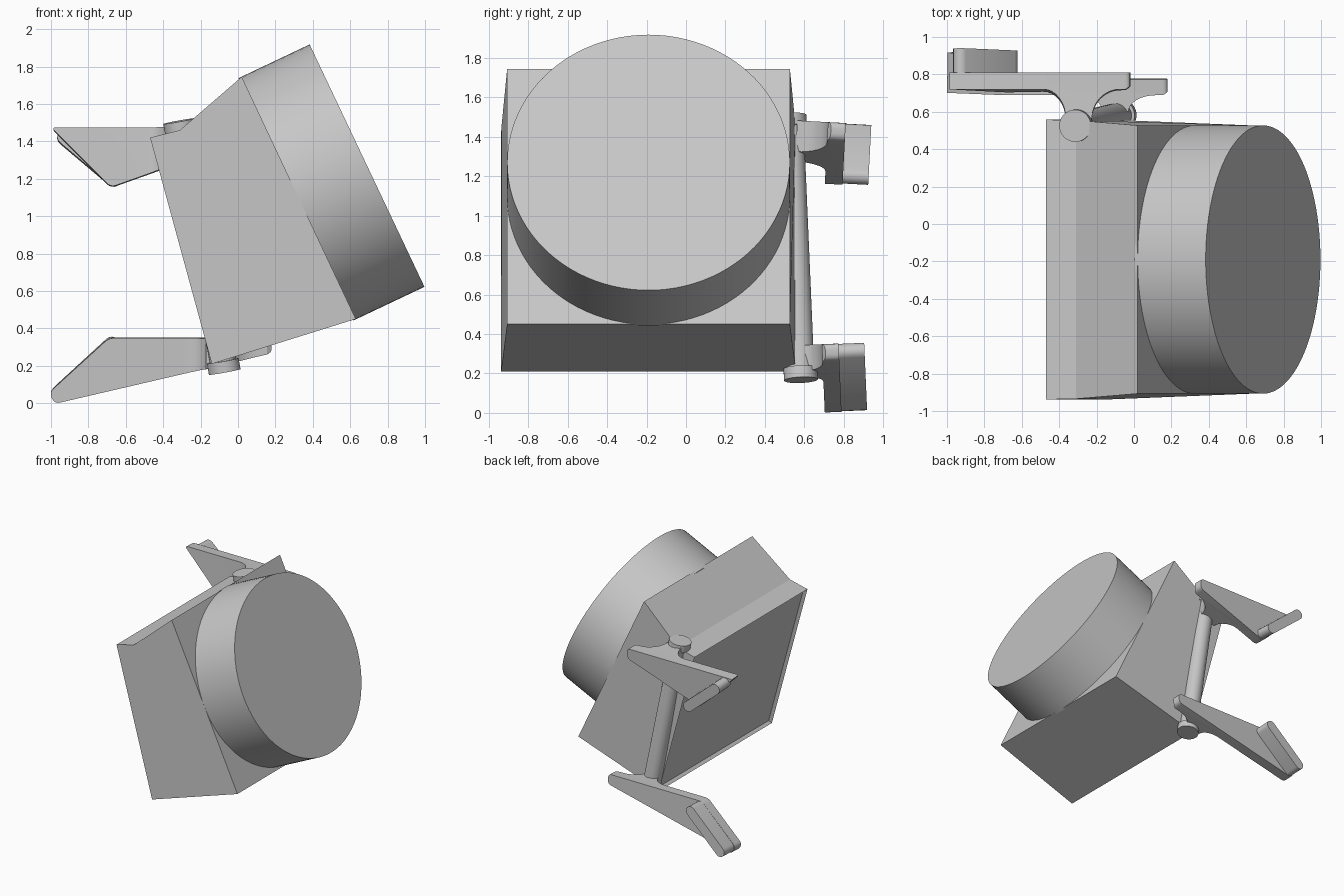
import bpy, bmesh, math
from mathutils import Vector, Matrix

cube = bpy.data.objects.get("Cube")
if cube:
    bpy.data.objects.remove(cube, do_unlink=True)

grey = bpy.data.materials.new("plain_grey")
grey.use_nodes = True
grey.diffuse_color = (0.57, 0.57, 0.57, 1)
grey.node_tree.nodes["Principled BSDF"].inputs["Base Color"].default_value = (0.57, 0.57, 0.57, 1)
MID_Y = -0.19


def finish(bm, name, smooth=True):
    bmesh.ops.recalc_face_normals(bm, faces=bm.faces)
    mesh = bpy.data.meshes.new(name)
    bm.to_mesh(mesh)
    bm.free()
    mesh.materials.append(grey)
    ob = bpy.data.objects.new(name, mesh)
    bpy.context.collection.objects.link(ob)
    if smooth:
        bpy.ops.object.select_all(action='DESELECT')
        ob.select_set(True)
        bpy.context.view_layer.objects.active = ob
        bpy.ops.object.shade_smooth_by_angle(angle=math.radians(30))
    return ob


def rod(name, start, end, radius, sides=48):
    start, end = Vector(start), Vector(end)
    axis = end - start
    bm = bmesh.new()
    bmesh.ops.create_cone(bm, cap_ends=True, segments=sides, radius1=radius, radius2=radius,
                          depth=axis.length,
                          matrix=Matrix.Translation((start + end) / 2)
                          @ axis.to_track_quat('Z', 'Y').to_matrix().to_4x4())
    return finish(bm, name)


def prism(points, offset):
    """Close a 3D outline and sweep it along an offset."""
    bm = bmesh.new()
    face = bm.faces.new([bm.verts.new(p) for p in points])
    swept = bmesh.ops.extrude_face_region(bm, geom=[face], use_keep_orig=True)
    bmesh.ops.translate(bm, vec=offset,
                        verts=[v for v in swept["geom"] if isinstance(v, bmesh.types.BMVert)])
    return bm


def round_corners(points, radius, steps=4):
    """Replace each corner of an outline by a short curve."""
    out = []
    for i, p in enumerate(points):
        p = Vector(p)
        a = p + (Vector(points[i - 1]) - p).normalized() * radius
        b = p + (Vector(points[(i + 1) % len(points)]) - p).normalized() * radius
        for k in range(steps + 1):
            t = k / steps
            out.append(a * (1 - t) ** 2 + p * 2 * t * (1 - t) + b * t * t)
    return out


# Tapered housing: x, z and half width of each long edge
profile = [(-0.47, 1.42, 0.748), (-0.14, 0.21, 0.748), (0.63, 0.45, 0.717),
           (0.02, 1.745, 0.717), (-0.31, 1.46, 0.745)]
bm = bmesh.new()
near = [bm.verts.new((x, MID_Y - w, z)) for x, z, w in profile]
far = [bm.verts.new((x, MID_Y + w, z)) for x, z, w in profile]
bm.faces.new(near)
bm.faces.new(far[::-1])
for i in range(len(profile)):
    j = (i + 1) % len(profile)
    face = bm.faces.new((near[i], far[i], far[j], near[j]))
    if i == 0:
        back = face
bmesh.ops.recalc_face_normals(bm, faces=bm.faces)
bmesh.ops.inset_region(bm, faces=[back], thickness=0.02)
bmesh.ops.translate(bm, verts=back.verts, vec=back.normal * -0.025)
finish(bm, "housing", smooth=False)

# Round drum on the slanted face
rod("drum", (0.31, MID_Y, 1.09), (0.69, MID_Y, 1.27), 0.717, 96)

# Hinge pin with a wider head at each end
low, high = Vector((-0.071, 0.583, 0.167)), Vector((-0.315, 0.525, 1.508))
along = (high - low).normalized()
rod("hinge_pin", low, high, 0.07)
rod("lower_pin_head", low, low + along * 0.06, 0.086)
rod("upper_pin_head", high - along * 0.06, high, 0.086)


def arm(name, wedge, hinge, reach, plate_y, pad_ends, tilt):
    """Wedge-shaped arm with a curved web to the hinge and a rounded pad."""
    hx, hy = hinge
    y0, y1 = plate_y
    left = hx - 0.19
    right = hx + 0.22
    outline = [(-1.1, y0), (-1.1, y1), (reach, y1), (reach, y0 + 0.02),
               (reach - 0.03, y0)]
    # concave quarter curves either side of the web
    steps = 8
    for k in range(steps + 1):
        a = k / steps * math.pi / 2
        outline.append((right - (right - hx - 0.07) * math.sin(a),
                        hy + 0.03 + (y0 - hy - 0.03) * math.cos(a)))
    for k in range(steps + 1):
        a = k / steps * math.pi / 2
        outline.append((left + (hx - 0.07 - left) * math.cos(a),
                        hy + 0.03 + (y0 - hy - 0.03) * math.sin(a)))
    zs = [p[1] for p in wedge]
    mid_z = sum(zs) / len(zs)
    bm = prism([(x, y, mid_z - 0.6) for x, y in outline], (0, 0, 1.2))
    # trim the block to the rounded wedge
    corners = round_corners(wedge, 0.03)
    centre = sum(corners, Vector((0, 0))) / len(corners)
    for i, p in enumerate(corners):
        edge = corners[(i + 1) % len(corners)] - p
        normal = Vector((edge.y, -edge.x))
        if normal.dot(p - centre) < 0:
            normal = -normal
        cut = bmesh.ops.bisect_plane(bm, geom=bm.verts[:] + bm.edges[:] + bm.faces[:],
                                     plane_co=(p.x, 0, p.y), plane_no=(normal.x, 0, normal.y),
                                     clear_outer=True)
        rim = [e for e in cut["geom_cut"] if isinstance(e, bmesh.types.BMEdge) and e.is_boundary]
        if rim:
            bmesh.ops.edgeloop_fill(bm, edges=rim)
    turn = (Matrix.Translation((0, y1, mid_z)) @ Matrix.Rotation(tilt, 4, 'X')
            @ Matrix.Translation((0, -y1, -mid_z)))
    bm.transform(turn)
    finish(bm, name)

    # capsule pad along the slanted tip
    a, b = Vector(pad_ends[0]), Vector(pad_ends[1])
    base = math.atan2((b - a).y, (b - a).x)
    pad = []
    for end, start in ((b, base - math.pi / 2), (a, base + math.pi / 2)):
        for k in range(9):
            t = start + math.pi * k / 8
            pad.append((end.x + 0.042 * math.cos(t), y1 - 0.02, end.y + 0.042 * math.sin(t)))
    bm = prism(pad, (0, 0.15, 0))
    bm.transform(turn)
    finish(bm, name + "_pad")


arm("upper_arm", [(-1.0, 1.47), (-0.02, 1.47), (-0.02, 1.385), (-0.68, 1.15)],
    (-0.295, 0.529), -0.015, (0.715, 0.805), [(-0.925, 1.425), (-0.665, 1.205)],
    math.radians(-3))
arm("lower_arm", [(-0.69, 0.352), (0.18, 0.352), (0.18, 0.27), (-0.98, 0.0), (-1.01, 0.06)],
    (-0.1, 0.577), 0.185, (0.695, 0.78), [(-0.955, 0.05), (-0.675, 0.308)],
    math.radians(2.5))
